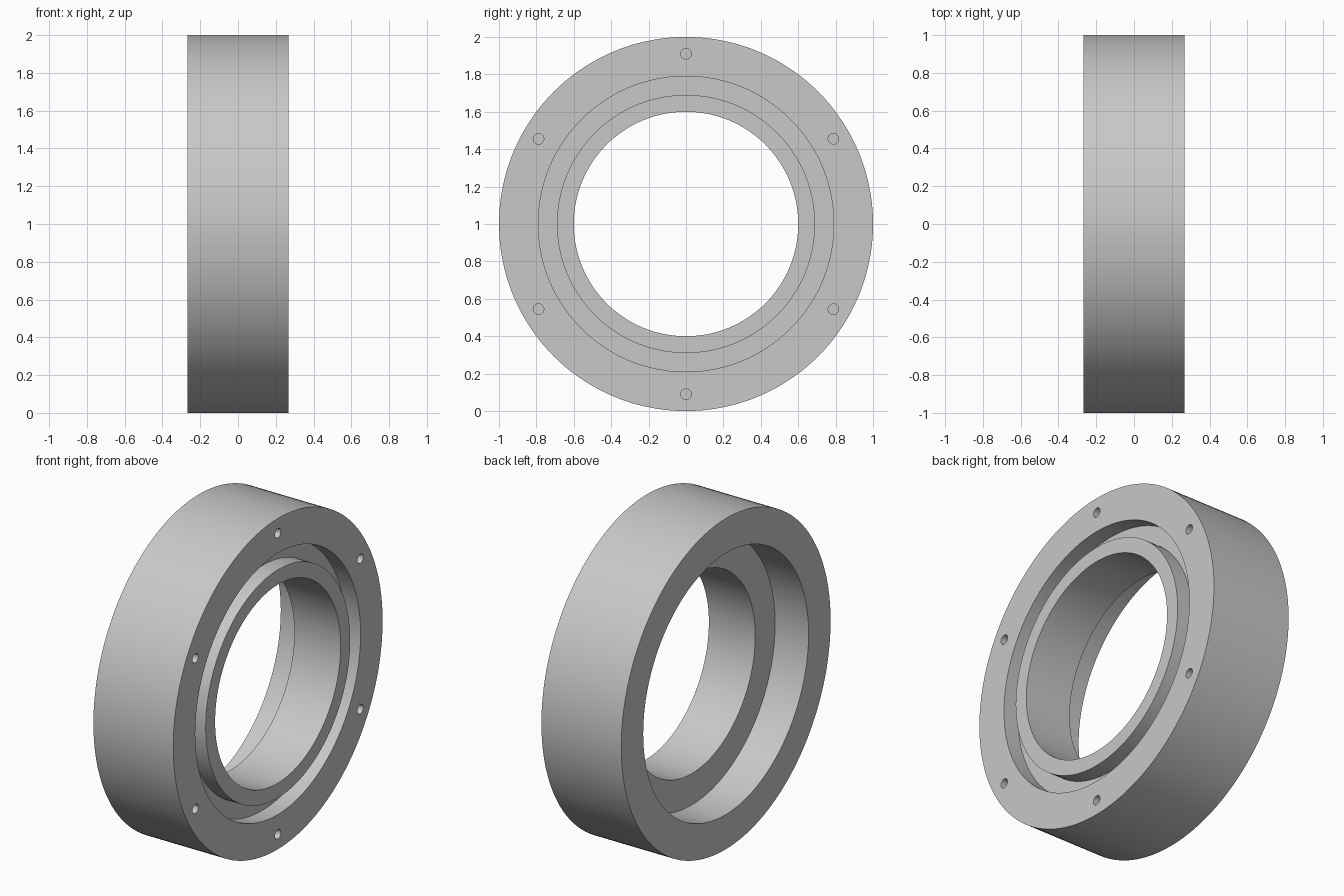
import bpy
import bmesh
from math import cos, sin, pi, radians

cube = bpy.data.objects.get("Cube")
if cube:
    bpy.data.objects.remove(cube, do_unlink=True)

SEGMENTS = 144
HALF = 0.267            # half the ring width along x
OUTER, BORE = 1.0, 0.6
RECESS = 0.79           # radius of groove outer wall and of the counterbore
LIP = 0.69              # outer radius of the lip around the bore
GROOVE_DEPTH = 0.1
COUNTERBORE_DEPTH = 0.224
HOLE_CIRCLE, HOLE_RADIUS, HOLE_DEPTH = 0.91, 0.028, 0.15

grey = bpy.data.materials.new("plain grey")
grey.use_nodes = True
colour = (0.58, 0.58, 0.58, 1)
grey.diffuse_color = colour
grey.node_tree.nodes["Principled BSDF"].inputs["Base Color"].default_value = colour


def lathe(name, profile):
    """Revolve a closed (x, radius) outline about the x axis through z = 1."""
    bm = bmesh.new()
    rings = []
    for i in range(SEGMENTS):
        a = 2 * pi * i / SEGMENTS
        rings.append([bm.verts.new((x, r * cos(a), 1 + r * sin(a))) for x, r in profile])
    for i, ring in enumerate(rings):
        after = rings[(i + 1) % SEGMENTS]
        for j in range(len(profile)):
            k = (j + 1) % len(profile)
            bm.faces.new((ring[j], ring[k], after[k], after[j]))
    bmesh.ops.recalc_face_normals(bm, faces=bm.faces)
    mesh = bpy.data.meshes.new(name)
    bm.to_mesh(mesh)
    bm.free()
    obj = bpy.data.objects.new(name, mesh)
    bpy.context.collection.objects.link(obj)
    obj.data.materials.append(grey)
    return obj


# Ring body with counterbore on one side, groove and lip on the other
floor = HALF - GROOVE_DEPTH
step = -HALF + COUNTERBORE_DEPTH
body = lathe("ring_body", [
    (-HALF, OUTER), (HALF, OUTER), (HALF, RECESS), (floor, RECESS),
    (floor, LIP), (HALF, LIP), (HALF, BORE), (step, BORE),
    (step, RECESS), (-HALF, RECESS),
])

# Six blind screw holes in the grooved face
cutters = []
for i in range(6):
    a = radians(90 + 60 * i)
    bpy.ops.mesh.primitive_cylinder_add(
        vertices=32, radius=HOLE_RADIUS, depth=2 * HOLE_DEPTH,
        location=(HALF, HOLE_CIRCLE * cos(a), 1 + HOLE_CIRCLE * sin(a)),
        rotation=(0, pi / 2, 0))
    cutter = bpy.context.object
    cutter.name = "screw_hole_cutter"
    cutter.hide_render = True
    cutter.data.materials.append(grey)
    cutters.append(cutter)
    cut = body.modifiers.new("screw_hole", 'BOOLEAN')
    cut.operation = 'DIFFERENCE'
    cut.solver = 'EXACT'
    cut.object = cutter

# Apply the holes, then smooth the round walls
bpy.ops.object.select_all(action='DESELECT')
body.select_set(True)
bpy.context.view_layer.objects.active = body
for name in [m.name for m in body.modifiers]:
    bpy.ops.object.modifier_apply(modifier=name)
for cutter in cutters:
    bpy.data.objects.remove(cutter, do_unlink=True)
bpy.ops.object.shade_smooth_by_angle(angle=radians(30))
